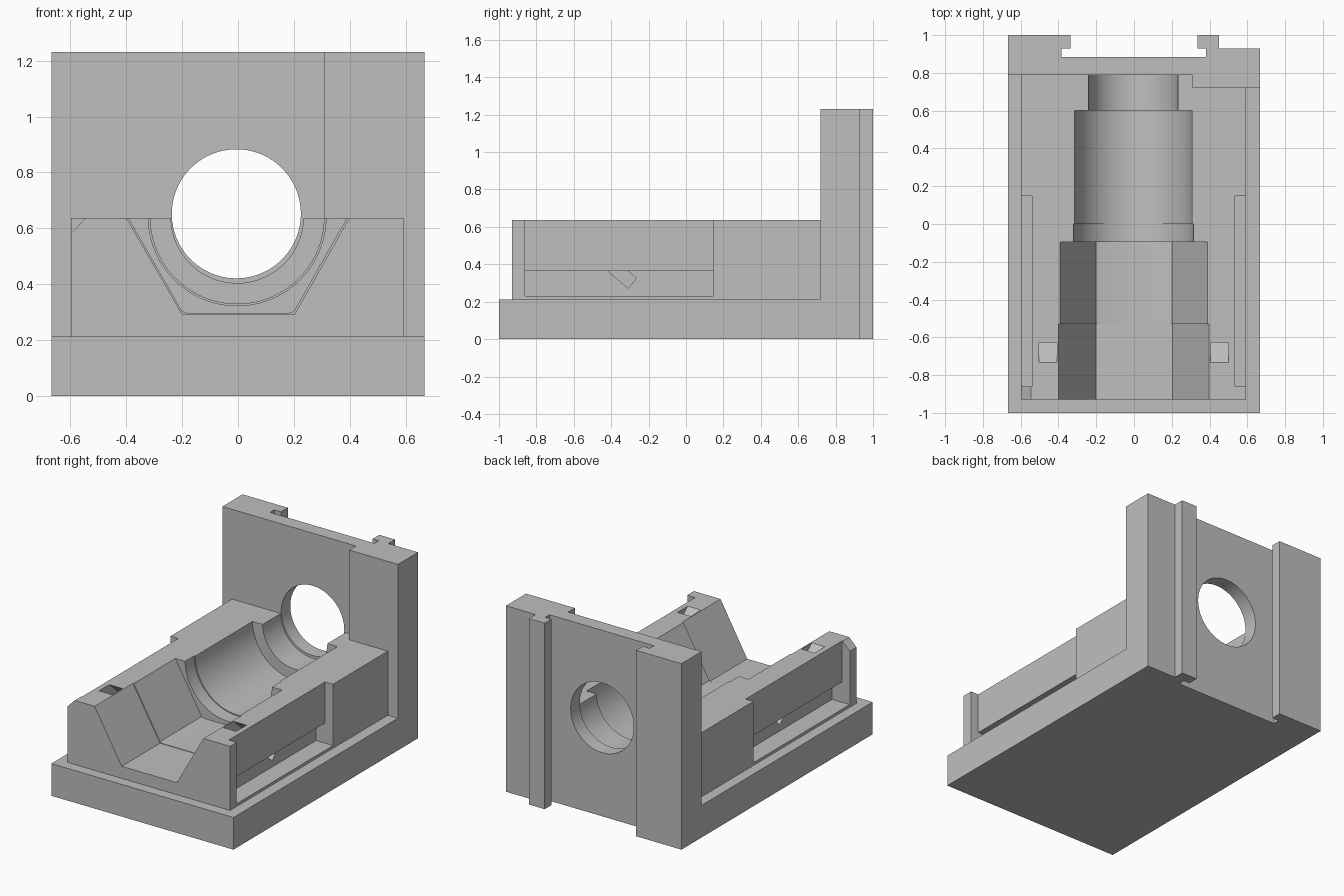
import bpy, math
from mathutils import Vector

if "Cube" in bpy.data.objects:
    bpy.data.objects.remove(bpy.data.objects["Cube"])

grey = bpy.data.materials.new("plain_grey")
grey.diffuse_color = (0.52, 0.52, 0.52, 1)
grey.use_nodes = True
grey.node_tree.nodes["Principled BSDF"].inputs["Base Color"].default_value = grey.diffuse_color


def prism(name, points, offset, depth):
    """Extrude a closed 3D outline along a depth vector."""
    a = [Vector(p) + Vector(offset) for p in points]
    n = len(a)
    verts = a + [p + Vector(depth) for p in a]
    faces = [list(range(n))[::-1], list(range(n, 2 * n))]
    faces += [(i, (i + 1) % n, n + (i + 1) % n, n + i) for i in range(n)]
    mesh = bpy.data.meshes.new(name)
    mesh.from_pydata(verts, [], faces)
    obj = bpy.data.objects.new(name, mesh)
    bpy.context.collection.objects.link(obj)
    bpy.context.view_layer.objects.active = obj
    # consistent outward normals
    import bmesh
    bm = bmesh.new()
    bm.from_mesh(mesh)
    bmesh.ops.recalc_face_normals(bm, faces=bm.faces)
    bm.to_mesh(mesh)
    bm.free()
    mesh.materials.append(grey)
    return obj


def box(name, x0, x1, y0, y1, z0, z1):
    outline = [(x0, y0, 0), (x1, y0, 0), (x1, y1, 0), (x0, y1, 0)]
    return prism(name, outline, (0, 0, z0), (0, 0, z1 - z0))


def front_prism(name, xz, y0, y1):
    return prism(name, [(x, 0, z) for x, z in xz], (0, y0, 0), (0, y1 - y0, 0))


def bore(name, cx, cz, r, y0, y1, n=96):
    ring = [(cx + r * math.cos(math.tau * i / n), cz + r * math.sin(math.tau * i / n))
            for i in range(n)]
    return front_prism(name, ring, y0, y1)


def combine(target, tool, operation):
    mod = target.modifiers.new(operation, 'BOOLEAN')
    mod.operation = operation
    mod.solver = 'EXACT'
    mod.object = tool
    bpy.context.view_layer.objects.active = target
    bpy.ops.object.modifier_apply(modifier=mod.name)
    bpy.data.objects.remove(tool)


# Upright back plate with its T-slot, full height
plate = [(-0.667, 0.79), (0.31, 0.79), (0.31, 0.72), (0.667, 0.72), (0.667, 0.93),
         (0.45, 0.93), (0.45, 1), (0.335, 1), (0.335, 0.93), (0.38, 0.93),
         (0.38, 0.885), (-0.385, 0.885), (-0.385, 0.93), (-0.335, 0.93),
         (-0.335, 1), (-0.667, 1)]
body = prism("cradle_body", [(x, y, 0) for x, y in plate], (0, 0, 0), (0, 0, 1.231))

# Base slab and cradle block
combine(body, box("base_slab", -0.667, 0.667, -1, 0.85, 0, 0.213), 'UNION')
combine(body, box("cradle_block", -0.597, 0.593, -0.93, 0.84, 0.1, 0.637), 'UNION')

# Trough: wide front section, slightly narrower section behind it
s = 0.34 / 0.195 * 0.1
cuts = [
    front_prism("front_trough", [(-0.4 - 0.1, 0.637 + s), (-0.2, 0.293),
                                 (0.203, 0.293), (0.397 + 0.1, 0.637 + s)], -1.1, -0.53),
    front_prism("rear_trough", [(-0.392 - 0.1, 0.637 + s), (-0.2, 0.303), (-0.18, 0.296),
                                (0.18, 0.296), (0.2, 0.303), (0.388 + 0.1, 0.637 + s)],
                -0.6, -0.095),
    # Stepped round channel and the hole through the plate
    bore("channel_lip", -0.003, 0.641, 0.318, -0.2, 0.0),
    bore("channel", -0.003, 0.641, 0.311, -0.25, 0.6),
    bore("channel_neck", -0.003, 0.641, 0.237, -0.3, 0.79),
    bore("plate_hole", -0.006, 0.652, 0.231, 0.75, 1.1),
]

for side, face in ((-1, 0.54), (1, 0.535)):
    def side_box(name, inner, y0, y1, z0, z1):
        x0, x1 = sorted((side * inner, side * 0.64))
        return box(name, x0, x1, y0, y1, z0, z1)
    # Side pocket with a deeper undercut below
    cuts.append(side_box("side_pocket", face, -0.86, 0.147, 0.231, 0.8))
    cuts.append(side_box("undercut", 0.468, -0.86, 0.147, 0.231, 0.365))
    # Slanted channel from the top face down into the undercut
    slant = [(-0.855, 0.741), (-0.31, 0.272), (-0.265, 0.325), (-0.81, 0.794)]
    x0 = 0.405 if side > 0 else -0.503
    cuts.append(prism("slant_channel", [(0, y, z) for y, z in slant], (x0, 0, 0), (0.096, 0, 0)))

# Bevelled front corner on the left
cuts.append(front_prism("corner_bevel", [(-0.645, 0.535), (-0.5, 0.682), (-0.645, 0.682)],
                        -0.96, -0.8))

for cutter in cuts:
    combine(body, cutter, 'DIFFERENCE')

# Single colour, smooth bores with crisp edges
body.data.materials.clear()
body.data.materials.append(grey)
for p in body.data.polygons:
    p.material_index = 0
bpy.ops.object.select_all(action='DESELECT')
body.select_set(True)
bpy.context.view_layer.objects.active = body
bpy.ops.object.shade_smooth_by_angle(angle=math.radians(25))
